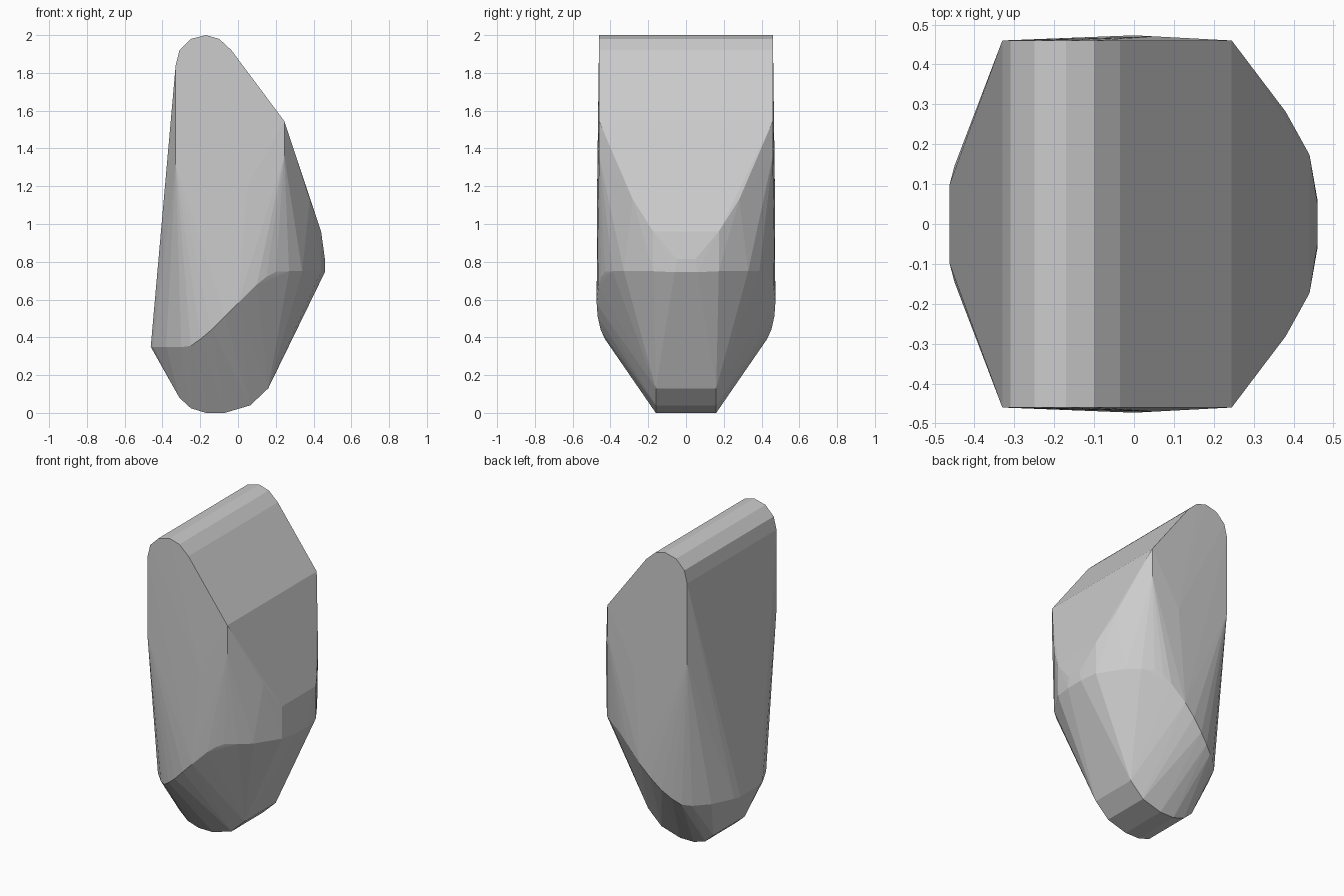
import bpy
import bmesh
from math import sqrt

if "Cube" in bpy.data.objects:
    bpy.data.objects.remove(bpy.data.objects["Cube"])

R = 0.473


def round_y(x):
    return sqrt(max(R * R - x * x, 0))


# Flat-ended rounded crest with a slanted shoulder: (x, z)
crest = [(-0.33, 1.84), (-0.31, 1.92), (-0.25, 1.98), (-0.17, 2.0),
         (-0.10, 1.98), (-0.035, 1.92), (0.245, 1.545),
         (-0.33, 1.32), (0.245, 1.36)]
# Narrow curved foot: (x, z)
foot = [(-0.31, 0.08), (-0.25, 0.025), (-0.17, 0), (-0.07, 0),
        (0.065, 0.04), (0.16, 0.13)]
# Lower edge of the round body, an S curve rising to the right: (x, z)
belly = [(-0.45, 0.35), (-0.38, 0.348), (-0.30, 0.348), (-0.25, 0.355),
         (-0.20, 0.39), (-0.14, 0.44), (-0.07, 0.51), (0.0, 0.58),
         (0.10, 0.68), (0.15, 0.72), (0.20, 0.747), (0.27, 0.75),
         (0.34, 0.75), (0.44, 0.75)]
# Upper edge of the round nose and body sides: (x, z)
nose = [(0.44, 0.96), (0.38, 1.13), (-0.1, 1.2), (0.05, 1.2)]

points = [(x, 0.46, z) for x, z in crest]
points += [(x, 0.16, z) for x, z in foot]
points += [(x, round_y(x), z) for x, z in belly + nose]
points += [(0.46, 0.06, 0.745), (0.46, 0.05, 0.815), (-0.462, 0.10, 0.35)]

# Faceted convex body, mirrored front to back
bm = bmesh.new()
for x, y, z in points:
    for side in (-1, 1):
        bm.verts.new((x, side * y, z))
hull = bmesh.ops.convex_hull(bm, input=bm.verts)
loose = [v for v in bm.verts if not v.link_faces]
bmesh.ops.delete(bm, geom=loose, context='VERTS')
bmesh.ops.dissolve_limit(bm, angle_limit=0.01, verts=bm.verts, edges=bm.edges)
bmesh.ops.recalc_face_normals(bm, faces=bm.faces)

mesh = bpy.data.meshes.new("faceted_body")
bm.to_mesh(mesh)
bm.free()
body = bpy.data.objects.new("faceted_body", mesh)
bpy.context.collection.objects.link(body)
